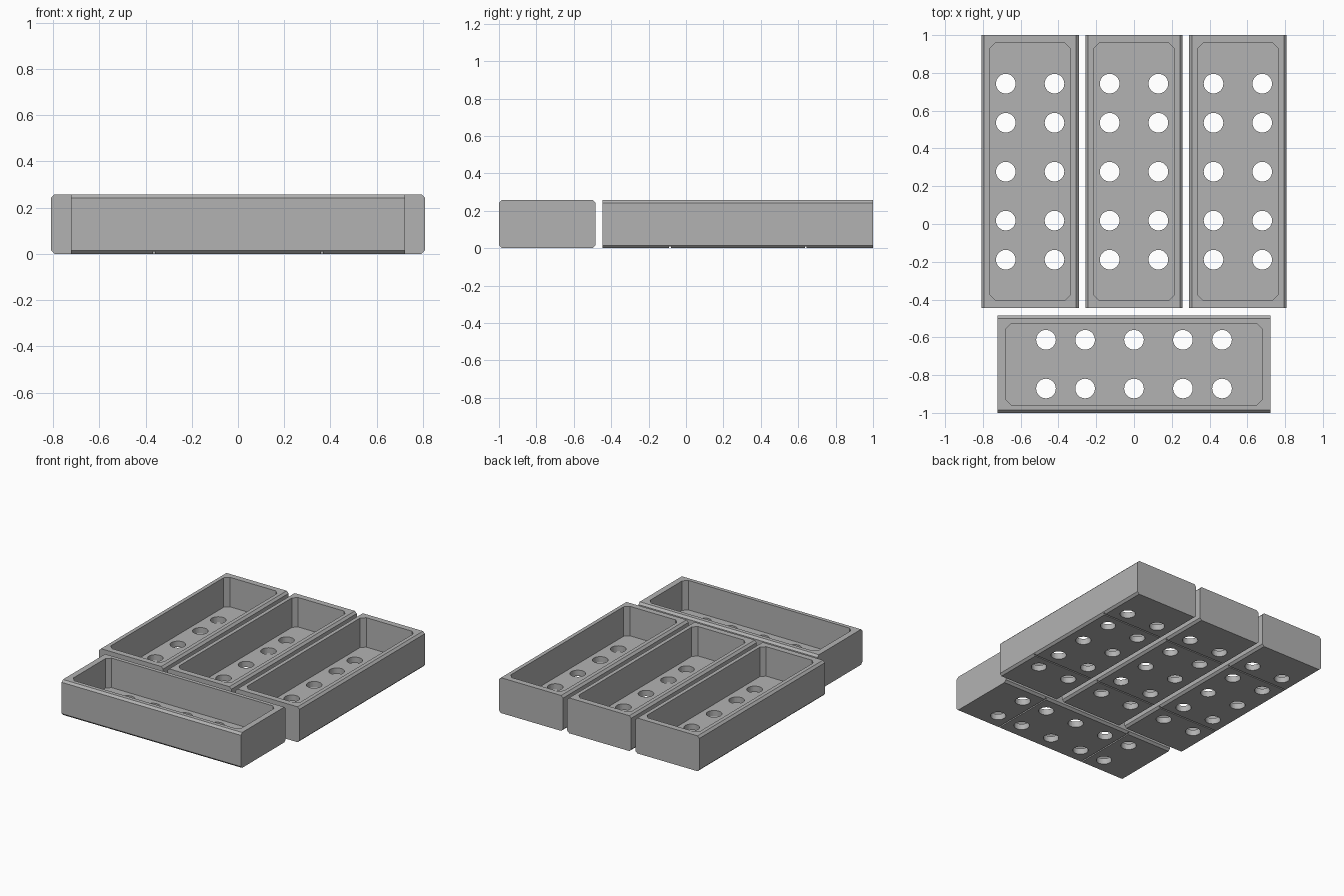
import bpy, bmesh, math
from mathutils import Matrix

if "Cube" in bpy.data.objects:
    bpy.data.objects.remove(bpy.data.objects["Cube"])

L, W, H = 1.446, 0.516, 0.258      # tray length, width, height
WALL, FLOOR, CH = 0.043, 0.043, 0.015

grey = bpy.data.materials.new("grey")
grey.diffuse_color = (0.45, 0.45, 0.45, 1)
grey.use_nodes = True
grey.node_tree.nodes["Principled BSDF"].inputs["Base Color"].default_value = grey.diffuse_color


def prism(name, profile, depth, matrix=Matrix()):
    """Extrude a flat outline along local z, then place it."""
    bm = bmesh.new()
    face = bm.faces.new([bm.verts.new((u, v, 0)) for u, v in profile])
    ext = bmesh.ops.extrude_face_region(bm, geom=[face])
    moved = [g for g in ext["geom"] if isinstance(g, bmesh.types.BMVert)]
    bmesh.ops.translate(bm, vec=(0, 0, depth), verts=moved)
    bm.transform(matrix)
    bmesh.ops.recalc_face_normals(bm, faces=bm.faces)
    mesh = bpy.data.meshes.new(name)
    bm.to_mesh(mesh)
    bm.free()
    mesh.materials.append(grey)
    ob = bpy.data.objects.new(name, mesh)
    bpy.context.collection.objects.link(ob)
    return ob


def chamfered(w, h, c):
    """Rectangle outline with cut corners, centred on the origin."""
    a, b = w / 2, h / 2
    return [(a - c, -b), (a, -b + c), (a, b - c), (a - c, b),
            (-a + c, b), (-a, b - c), (-a, -b + c), (-a + c, -b)]


def cut(ob, cutter):
    mod = ob.modifiers.new("cut", 'BOOLEAN')
    mod.operation, mod.solver, mod.object = 'DIFFERENCE', 'EXACT', cutter
    cutter.hide_render = True
    bpy.context.view_layer.objects.active = ob
    bpy.ops.object.modifier_apply(modifier=mod.name)
    bpy.data.objects.remove(cutter)


# Tray block: chamfered end profile swept along x
along_x = Matrix(((0, 0, 1, -L / 2), (1, 0, 0, 0), (0, 1, 0, H / 2), (0, 0, 0, 1)))
tray = prism("front_tray", chamfered(W, H, CH), L, along_x)

# Open cavity with cut corners
cut(tray, prism("cavity", chamfered(L - 2 * WALL, W - 2 * WALL, 0.03), H,
                Matrix.Translation((0, 0, FLOOR))))

# Drain holes through the floor
circle = [(0.052 * math.cos(math.tau * i / 32), 0.052 * math.sin(math.tau * i / 32))
          for i in range(32)]
for x in (-0.466, -0.259, 0, 0.259, 0.466):
    for y in (-0.129, 0.129):
        cut(tray, prism("hole", circle, 0.12, Matrix.Translation((x, y, -0.04))))

# Thin grooves across the underside
for x in (-0.363, 0.363):
    cut(tray, prism("groove", chamfered(0.01, W + 0.1, 0.001), 0.06,
                    Matrix.Translation((x, 0, -0.05))))

tray.location = (0, -1 + W / 2, 0)

# Three trays behind, turned lengthwise
for name, x in (("left_tray", -0.55), ("middle_tray", 0), ("right_tray", 0.55)):
    ob = bpy.data.objects.new(name, tray.data)
    ob.location = (x, 1 - L / 2, 0)
    ob.rotation_euler.z = math.pi / 2
    bpy.context.collection.objects.link(ob)
